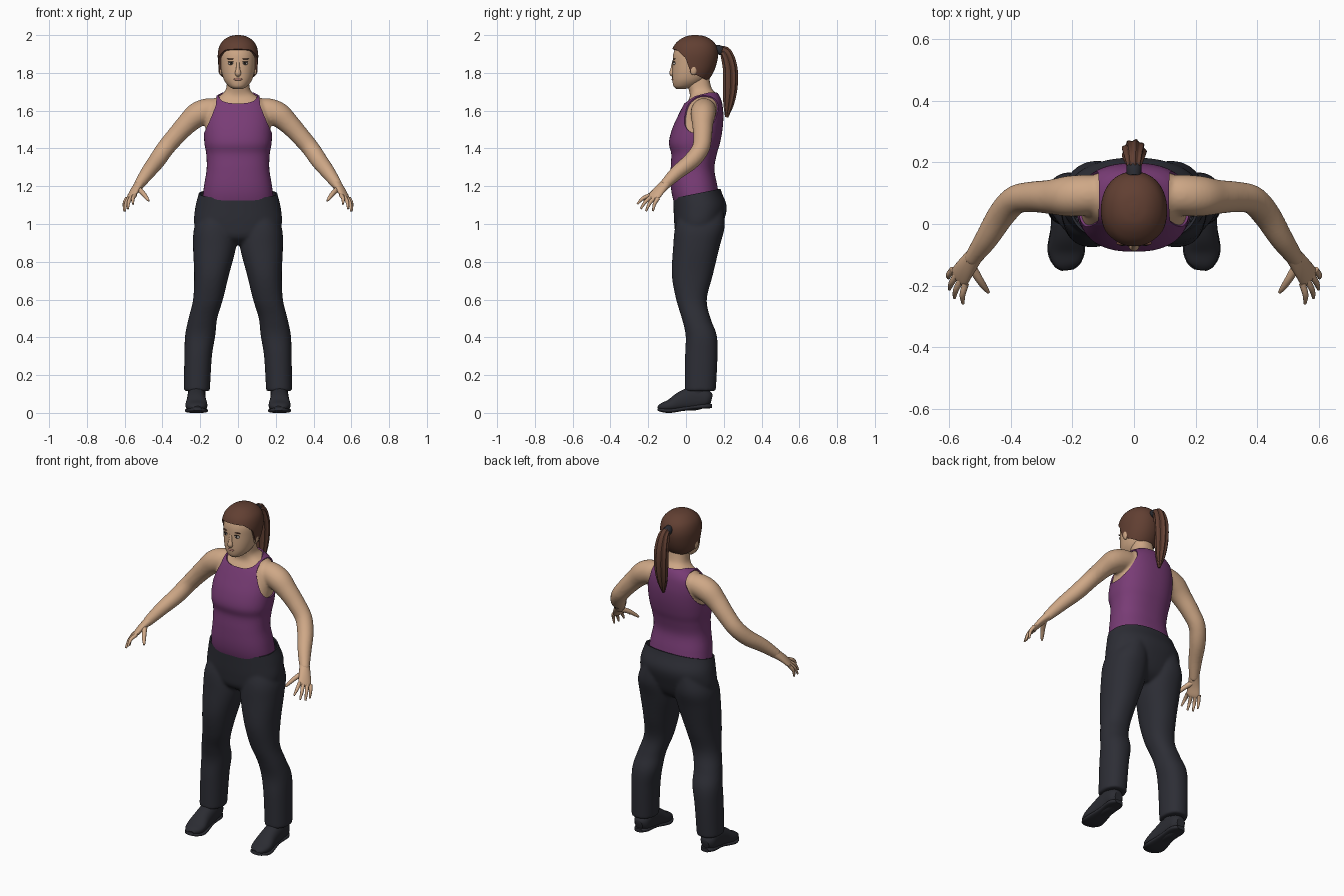
import bpy, bmesh, math
from mathutils import Vector, Matrix

if "Cube" in bpy.data.objects:
    bpy.data.objects.remove(bpy.data.objects["Cube"])

made = []


def material(name, rgb):
    m = bpy.data.materials.new(name)
    m.use_nodes = True
    m.diffuse_color = (*rgb, 1)
    m.node_tree.nodes["Principled BSDF"].inputs["Base Color"].default_value = (*rgb, 1)
    return m


SKIN = material("skin", (.62, .39, .24))
PURPLE = material("purple fabric", (.19, .045, .18))
TROUSER = material("charcoal fabric", (.026, .027, .036))
LEATHER = material("dark leather", (.024, .025, .032))
HAIR = material("brown hair", (.12, .05, .032))
EYE = material("eye white", (.5, .45, .41))
DARK = material("dark iris", (.025, .018, .015))
LIP = material("lip", (.45, .21, .16))


def finish(name, bm, mat, mirror=False):
    """Turn a bmesh into an object, optionally with a copy across x."""
    if mirror:
        geom = bm.verts[:] + bm.edges[:] + bm.faces[:]
        for g in bmesh.ops.duplicate(bm, geom=geom)["geom"]:
            if isinstance(g, bmesh.types.BMVert):
                g.co.x *= -1
    bmesh.ops.recalc_face_normals(bm, faces=bm.faces[:])
    mesh = bpy.data.meshes.new(name)
    bm.to_mesh(mesh)
    bm.free()
    mesh.materials.append(mat)
    obj = bpy.data.objects.new(name, mesh)
    bpy.context.collection.objects.link(obj)
    made.append(obj)
    return obj


def spline(rows, steps):
    """Smooth the rows of numbers with a Catmull-Rom curve."""
    out = []
    for i in range(len(rows) - 1):
        quad = [rows[max(0, min(len(rows) - 1, i + k))] for k in (-1, 0, 1, 2)]
        for s in range(steps):
            t = s / steps
            out.append([.5 * (2 * b + (c - a) * t + (2 * a - 5 * b + 4 * c - d) * t * t
                              + (3 * b - a - 3 * c + d) * t ** 3) for a, b, c, d in zip(*quad)])
    return out + [list(rows[-1])]


def loft(name, rings, mat, side=(1, 0, 0), axis=None, n=32, steps=5, power=2,
         mirror=False, ridges=0):
    """Skin rounded sections (x, y, z, radius, radius) along a path."""
    rows = spline(rings, steps)
    centres = [Vector(r[:3]) for r in rows]
    bm = bmesh.new()
    loops = []
    for i, r in enumerate(rows):
        t = Vector(axis) if axis else centres[min(i + 1, len(rows) - 1)] - centres[max(i - 1, 0)]
        t.normalize()
        u = Vector(side)
        u = (u - t * u.dot(t)).normalized()
        v = t.cross(u)
        loop = []
        for k in range(n):
            a = math.tau * k / n
            c, s = math.cos(a), math.sin(a)
            bump = 1 + .09 * math.cos(ridges * a) if ridges else 1
            px = math.copysign(abs(c) ** (2 / power), c) * max(r[3], .001) * bump
            py = math.copysign(abs(s) ** (2 / power), s) * max(r[4], .001) * bump
            loop.append(bm.verts.new(centres[i] + u * px + v * py))
        loops.append(loop)
    for a, b in zip(loops, loops[1:]):
        for k in range(n):
            bm.faces.new((a[k], a[(k + 1) % n], b[(k + 1) % n], b[k]))
    bm.faces.new(loops[0])
    bm.faces.new(loops[-1])
    return finish(name, bm, mat, mirror)


def section(z, rx, front, back, cx=0):
    return (cx, (front + back) / 2, z, rx, (back - front) / 2)


def stack(name, sections, mat, **kw):
    return loft(name, [section(*s) for s in sections], mat, axis=(0, 0, 1), **kw)


def ball(name, at, size, mat, mirror=False):
    bm = bmesh.new()
    bmesh.ops.create_uvsphere(bm, u_segments=20, v_segments=12, radius=1,
                              matrix=Matrix.Translation(at) @ Matrix.Diagonal((*size, 1)))
    return finish(name, bm, mat, mirror)


def height_at(h, line):
    """Height of a polyline of (h, z) points."""
    if h <= line[0][0]:
        return line[0][1]
    for (a, za), (b, zb) in zip(line, line[1:]):
        if h <= b:
            return za + (zb - za) * (h - a) / (b - a)
    return line[-1][1]


def slice_line(bm, line, direction):
    for (a, za), (b, zb) in zip(line, line[1:]):
        d = Vector(direction)
        bmesh.ops.bisect_plane(bm, geom=bm.verts[:] + bm.edges[:] + bm.faces[:],
                               plane_co=d * a + Vector((0, 0, za)),
                               plane_no=d * (za - zb) + Vector((0, 0, b - a)))


def shell(name, source, mat, cuts, keep, thickness, offset):
    """Copy a surface, trim it along lines and give it cloth thickness."""
    bm = bmesh.new()
    bm.from_mesh(source.data)
    for line, direction in cuts:
        slice_line(bm, line, direction)
    bad = [f for f in bm.faces if not keep(f.calc_center_median())]
    bmesh.ops.delete(bm, geom=bad, context="FACES")
    obj = finish(name, bm, mat)
    mod = obj.modifiers.new("thickness", "SOLIDIFY")
    mod.thickness, mod.offset = thickness, offset
    return obj


def select(objs):
    bpy.ops.object.select_all(action="DESELECT")
    for o in objs:
        o.select_set(True)
    bpy.context.view_layer.objects.active = objs[0]


def blend(name, parts):
    """Melt overlapping parts into one smooth surface."""
    select(parts)
    bpy.ops.object.join()
    for p in parts[1:]:
        made.remove(p)
    obj = parts[0]
    obj.name = name
    mod = obj.modifiers.new("melt", "REMESH")
    mod.mode, mod.voxel_size = "VOXEL", .008
    mod = obj.modifiers.new("soften", "SMOOTH")
    mod.factor, mod.iterations = .5, 8
    bpy.ops.object.convert(target="MESH")
    return obj


# Torso and neck, then the sleeveless top trimmed from it
torso = stack("torso", [
    (1.05, .17, -.03, .15), (1.13, .178, -.06, .165), (1.2, .172, -.072, .158),
    (1.29, .158, -.073, .142), (1.37, .16, -.07, .155), (1.43, .17, -.082, .172),
    (1.5, .172, -.066, .185), (1.57, .168, -.035, .19), (1.63, .155, -.004, .185),
    (1.665, .12, .018, .175), (1.69, .082, .02, .16), (1.72, .062, .012, .135),
    (1.79, .058, -.005, .12)], SKIN, n=64, power=2.4)
ARMHOLE = [(.1, 1.75), (.115, 1.62), (.15, 1.53), (.175, 1.475), (.21, 1.44)]
NECKLINE = [(-.1, 1.635), (0, 1.635), (.05, 1.67), (.12, 1.69), (.2, 1.69)]
WAIST = [(-.1, 1.13), (.2, 1.19)]
shell("tank_top", torso, PURPLE,
      [(ARMHOLE, (1, 0, 0)), (ARMHOLE, (-1, 0, 0)), (NECKLINE, (0, 1, 0))],
      lambda c: c.z < height_at(abs(c.x), ARMHOLE) and c.z < height_at(c.y, NECKLINE),
      .008, 1)

# Arms melted into the torso
arms = loft("arms", [
    (.1, .098, 1.6, .06, .06), (.155, .094, 1.6, .066, .066), (.215, .09, 1.578, .066, .066),
    (.27, .088, 1.53, .056, .056), (.33, .088, 1.465, .05, .05), (.385, .078, 1.4, .047, .047),
    (.43, .03, 1.335, .045, .045), (.48, -.05, 1.27, .038, .038),
    (.53, -.12, 1.2, .027, .027)], SKIN, side=(0, 1, 0), mirror=True)
blend("body", [torso, arms])

# Hands
loft("palms", [(.515, -.1, 1.22, .028, .026), (.545, -.14, 1.18, .034, .019),
               (.565, -.17, 1.145, .037, .014), (.571, -.18, 1.133, .03, .009)],
     SKIN, side=(-.04, -.05, .015), n=20, mirror=True)
index_root, small_root = Vector((.546, -.193, 1.152)), Vector((.588, -.148, 1.137))
tips = [(.555, -.258, 1.105), (.583, -.24, 1.08), (.599, -.212, 1.068), (.602, -.175, 1.068)]
for i, tip in enumerate(tips):
    root = index_root.lerp(small_root, i / 3)
    mid = root.lerp(Vector(tip), .5) + Vector((.006, -.004, .006))
    loft(f"finger_{i + 1}", [(*root, .011, .011), (*mid, .0095, .0095), (*tip, .005, .005)],
         SKIN, n=12, mirror=True)
loft("thumbs", [(.532, -.13, 1.19, .016, .016), (.505, -.175, 1.165, .013, .013),
                (.485, -.205, 1.14, .01, .01), (.472, -.222, 1.122, .005, .005)],
     SKIN, n=12, mirror=True)

# Trousers
pelvis = stack("pelvis", [
    (.89, .11, .0, .12), (.93, .2, -.05, .165), (1, .232, -.062, .195),
    (1.09, .226, -.066, .216), (1.17, .206, -.068, .188), (1.24, .19, -.07, .17)],
    TROUSER, n=48, power=2.2)
legs = stack("legs", [
    (1.07, .08, -.03, .2, .11), (.98, .11, -.058, .204, .122), (.88, .114, -.068, .178, .124),
    (.73, .092, -.075, .142, .14), (.6, .079, -.052, .11, .159), (.5, .076, -.022, .13, .186),
    (.41, .08, -.002, .163, .2), (.3, .073, -.005, .167, .211), (.115, .069, -.006, .158, .218)],
    TROUSER, n=40, power=2.2, mirror=True)
lower = blend("lower_body", [pelvis, legs])
shell("trousers", lower, TROUSER, [(WAIST, (0, 1, 0))],
      lambda c: c.z < height_at(c.y, WAIST + [(.4, 1.23)]), .008, -1)
made.remove(lower)
bpy.data.objects.remove(lower)

# Shoes with soles
loft("shoes", [
    (.222, .135, .07, .025, .026), (.222, .11, .075, .044, .048), (.22, .05, .078, .048, .064),
    (.22, -.02, .062, .051, .053), (.22, -.08, .04, .058, .034), (.218, -.125, .031, .045, .022),
    (.215, -.146, .026, .02, .01)], LEATHER, mirror=True, power=2.3)
loft("soles", [
    (.222, .138, .036, .025, .011), (.222, .1, .036, .046, .013), (.22, .02, .028, .045, .011),
    (.22, -.08, .012, .061, .012), (.217, -.13, .016, .045, .011), (.215, -.148, .02, .022, .008)],
    LEATHER, mirror=True, power=3)
stack("ankles", [(.05, .045, .0, .11, .22), (.17, .048, .02, .12, .218)], LEATHER, mirror=True)

# Head and the hair cap trimmed from it
head = stack("head", [
    (1.716, .026, -.052, .0), (1.73, .05, -.066, .055), (1.76, .073, -.072, .1),
    (1.8, .086, -.073, .13), (1.85, .093, -.071, .15), (1.9, .095, -.067, .158),
    (1.94, .086, -.052, .149), (1.966, .066, -.026, .126), (1.982, .04, .004, .096),
    (1.988, .01, .035, .06)], SKIN, n=56, power=2.15, steps=6)
HAIRLINE = [(-.08, 1.925), (-.04, 1.918), (0, 1.88), (.025, 1.805), (.11, 1.765), (.2, 1.765)]
shell("hair_cap", head, HAIR, [(HAIRLINE, (0, 1, 0))],
      lambda c: c.z > height_at(c.y, HAIRLINE), .012, 1)
loft("ponytail", [
    (0, .175, 1.922, .018, .018), (0, .21, 1.905, .03, .03), (0, .233, 1.83, .038, .036),
    (0, .235, 1.73, .036, .036), (0, .226, 1.64, .026, .027), (0, .215, 1.565, .006, .008)],
    HAIR, n=54, ridges=9)
loft("hair_tie", [(0, .155, 1.927, .022, .022), (0, .178, 1.921, .025, .025),
                  (0, .197, 1.913, .022, .022)], LEATHER, n=20)

# Face
loft("nose", [(0, -.066, 1.858, .008, .007), (0, -.071, 1.825, .01, .01),
              (0, -.075, 1.798, .016, .013), (0, -.071, 1.784, .01, .007)], SKIN, n=16)
ball("eyes", (.036, -.06, 1.85), (.016, .01, .008), EYE, True)
ball("irises", (.036, -.068, 1.85), (.006, .004, .0065), DARK, True)
ball("eyelashes", (.036, -.063, 1.858), (.018, .008, .003), DARK, True)
ball("eyebrows", (.038, -.062, 1.874), (.02, .007, .003), HAIR, True)
ball("lips", (0, -.069, 1.766), (.023, .007, .007), LIP)
ball("ears", (.092, .04, 1.82), (.012, .02, .032), SKIN, True)

# Fix the thickness in place and shade everything smoothly
select(made)
bpy.ops.object.convert(target="MESH")
bpy.ops.object.shade_smooth_by_angle(angle=math.radians(40))
